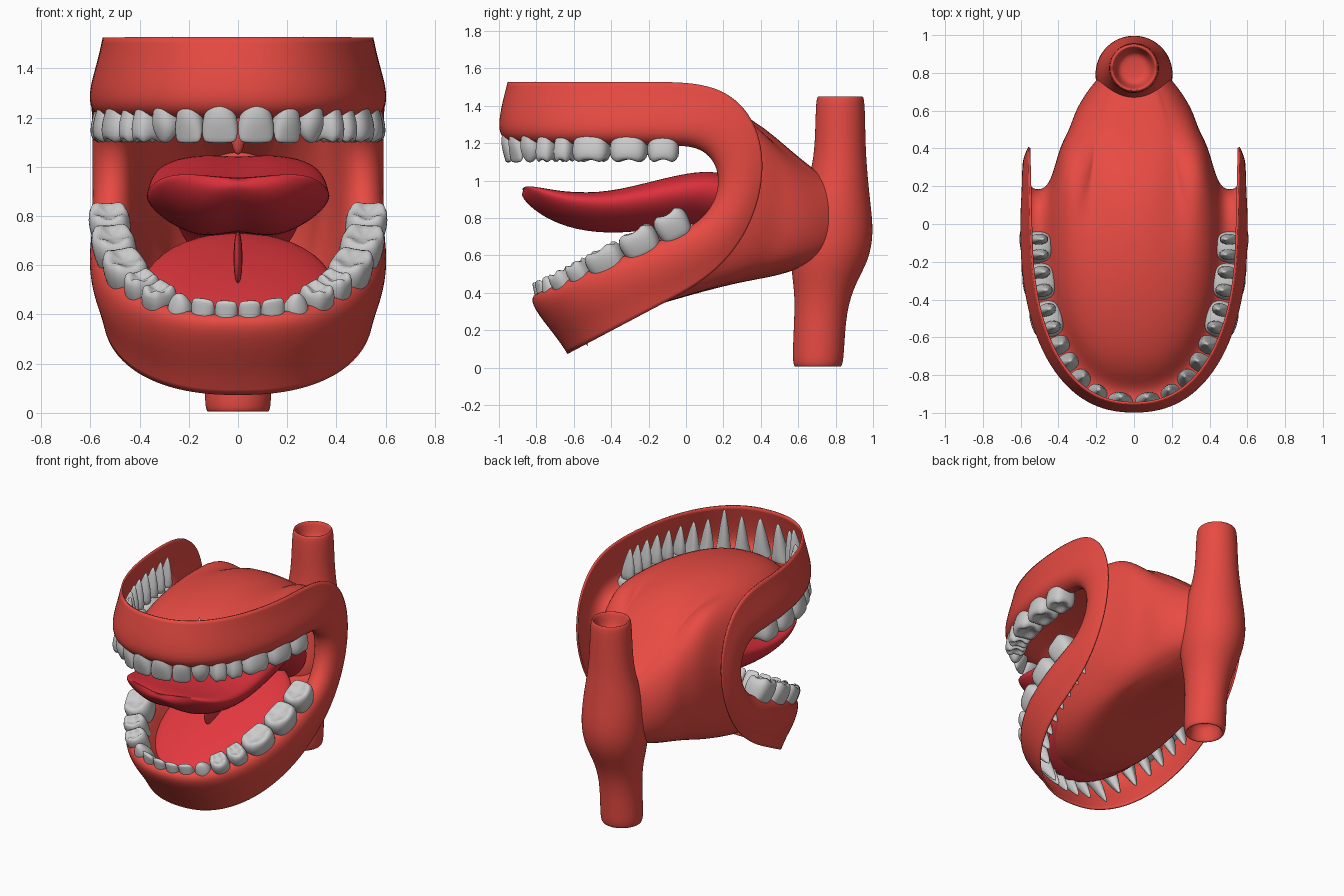
import bpy, bmesh
from math import sin, cos, pi, copysign
from mathutils import Vector as V

if "Cube" in bpy.data.objects:
    bpy.data.objects.remove(bpy.data.objects["Cube"])


def material(name, rgb):
    m = bpy.data.materials.new(name)
    m.diffuse_color = (*rgb, 1)
    m.use_nodes = True
    m.node_tree.nodes["Principled BSDF"].inputs["Base Color"].default_value = m.diffuse_color
    return m


GUM = material("gum_red", (0.8, 0.07, 0.055))
TONGUE = material("tongue_red", (0.72, 0.03, 0.045))
FLOOR = material("floor_red", (0.78, 0.04, 0.05))


def add_loft(bm, rings, caps=(False, False)):
    """Skin a list of closed rings with quads."""
    vs = [[bm.verts.new(p) for p in r] for r in rings]
    n = len(rings[0])
    for a, b in zip(vs, vs[1:]):
        for i in range(n):
            j = (i + 1) % n
            bm.faces.new((a[i], a[j], b[j], b[i]))
    for cap, r in zip(caps, (vs[0], vs[-1])):
        if cap:
            bm.faces.new(r)


def finish(name, bm, mat=None, mirror=False, sub=2, thick=0):
    bmesh.ops.recalc_face_normals(bm, faces=bm.faces[:])
    me = bpy.data.meshes.new(name)
    bm.to_mesh(me)
    bm.free()
    for p in me.polygons:
        p.use_smooth = True
    ob = bpy.data.objects.new(name, me)
    bpy.context.collection.objects.link(ob)
    if mat:
        me.materials.append(mat)
    if mirror:
        ob.modifiers.new("Mirror", 'MIRROR').use_mirror_merge = False
    s = ob.modifiers.new("Subsurf", 'SUBSURF')
    s.levels = s.render_levels = sub
    if thick:
        t = ob.modifiers.new("Solidify", 'SOLIDIFY')
        t.thickness, t.offset = thick, 0
    return ob


def loft(name, rings, mat, caps=(False, False), **kw):
    bm = bmesh.new()
    add_loft(bm, rings, caps)
    return finish(name, bm, mat, **kw)


def arch(front, back, w, a):
    """Point on a dental arch: a = 0 at the front centre, pi/2 at the back."""
    f, b, k = V((0, *front)), V((0, *back)), 2 / 2.3
    p = b + (f - b) * max(cos(a), 0) ** k
    p.x = w * max(sin(a), 0) ** k
    return p


def mouth_ring(fu, bu, h, bl, fl, w, wc):
    """Closed loop: upper arch, round the cheek, back along the lower arch."""
    n = 12
    half = [arch(fu, bu, w, pi / 2 * i / n) for i in range(n + 1)]
    u0, l0 = V((0, *bu)), V((0, *bl))
    u1 = u0 + (u0 - V((0, *fu))).normalized() * h
    l1 = l0 + (l0 - V((0, *fl))).normalized() * h
    for i in range(1, 9):
        t = i / 9
        s = 1 - t
        p = u0 * s**3 + u1 * 3 * s * s * t + l1 * 3 * s * t * t + l0 * t**3
        p.x = w + (wc - w) * 4 * t * s
        half.append(p)
    half += [arch(fl, bl, w, pi / 2 * (1 - i / n)) for i in range(n + 1)]
    return half + [V((-p.x, p.y, p.z)) for p in half[-2:0:-1]]


# gums, cheeks, palate and throat bag: one skin from the outer edge to the throat
# upper front, upper back, cheek reach, lower back, lower front, width, cheek width
gums = [
    ((-.95, 1.525), (0, 1.525), .57, (.02, .42), (-.63, .075), .545, .555),
    ((-.975, 1.43), (0, 1.43), .50, (.02, .49), (-.685, .16), .565, .575),
    ((-1.0, 1.31), (0, 1.32), .42, (.01, .58), (-.76, .25), .60, .59),
    ((-.99, 1.235), (-.02, 1.23), .31, (0, .70), (-.835, .36), .60, .575),
    ((-.92, 1.19), (-.02, 1.18), .26, (-.01, .745), (-.795, .405), .525, .52),
    ((-.85, 1.215), (-.02, 1.21), .28, (0, .70), (-.71, .37), .45, .455),
    ((-.77, 1.31), (0, 1.32), .37, (.03, .55), (-.60, .275), .41, .42),
    ((-.55, 1.40), (.15, 1.41), .37, (.15, .44), (-.40, .265), .31, .385),
    ((-.15, 1.46), (.33, 1.32), .24, (.33, .49), (-.10, .36), .23, .335),
    ((.28, 1.40), (.48, 1.19), .21, (.48, .53), (.28, .465), .21, .305),
    ((.56, 1.15), (.64, 1.06), .15, (.65, .56), (.50, .495), .15, .22),
    ((.70, 1.04), (.76, .98), .08, (.76, .62), (.66, .56), .11, .15),
]
loft("gums_and_mouth_lining", [mouth_ring(*g) for g in gums], GUM, thick=.012)

# throat tube with recessed open ends: z, y, x radius, y radius
throat = [
    (1.34, .825, .06, .06), (1.36, .825, .09, .09), (1.43, .825, .105, .105),
    (1.455, .825, .115, .115), (1.445, .825, .133, .133), (1.20, .825, .138, .135),
    (1.05, .82, .16, .15), (.90, .80, .195, .185), (.72, .80, .21, .207),
    (.57, .765, .20, .215), (.42, .735, .15, .155), (.25, .715, .13, .137),
    (.02, .705, .14, .14), (-.003, .705, .12, .12), (.02, .705, .105, .105),
    (.10, .705, .09, .09), (.12, .705, .06, .06)]
loft("throat_tube", [[V((rx * cos(a), y + ry * sin(a), z))
                      for a in (2 * pi * i / 24 for i in range(24))]
                     for z, y, rx, ry in throat], GUM, (True, True))

# tongue: y, centre z, half width, half thickness; edges curl up, groove below
tongue = [
    (-.88, .94, .12, .012), (-.872, .925, .24, .035), (-.80, .885, .33, .075),
    (-.65, .83, .375, .105), (-.42, .81, .375, .125), (-.15, .86, .365, .15),
    (.05, .90, .34, .155), (.20, .89, .31, .165), (.36, .79, .27, .18), (.46, .67, .2, .16)]
rings = []
for y, z, w, t in tongue:
    ring = []
    for i in range(28):
        a = 2 * pi * i / 28
        c, s = cos(a), sin(a)
        groove = t * max(0, 1 - abs(c) * 2.5) * (.35 if s < 0 else -.08)
        ring.append(V((w * c, y + .02 * c * c, z + t * s + w * .17 * c * c + groove)))
    rings.append(ring)
loft("tongue", rings, TONGUE, (True, True))


def blob(name, loc, scale, tilt, mat):
    bpy.ops.mesh.primitive_uv_sphere_add(segments=40, ring_count=20, location=loc,
                                         rotation=(tilt, 0, 0))
    ob = bpy.context.object
    ob.name, ob.scale = name, scale
    ob.data.materials.append(mat)
    bpy.ops.object.shade_smooth()


# floor of the mouth, frenulum below the tongue, uvula
blob("mouth_floor", (0, -.17, .50), (.39, .56, .09), .40, FLOOR)
blob("frenulum", (0, -.22, .63), (.018, .16, .10), .42, FLOOR)
blob("uvula", (0, .38, 1.14), (.03, .03, .09), 0, GUM)

# tooth profiles: distance from biting edge, width factor, depth factor
INCISOR = [(0, .8, .18), (.02, .94, .32), (.07, 1, .7), (.12, .86, .95),
           (.16, .7, .85), (.28, .45, .6), (.38, .1, .12)]
CANINE = [(0, .2, .2), (.03, .75, .5), (.08, 1, .9), (.13, .82, .95),
          (.17, .66, .9), (.3, .45, .6), (.44, .08, .1)]
PREMOLAR = [(.035, .3, .25), (0, .65, .72), (.03, .95, .98), (.09, 1, 1),
            (.14, .78, .85), (.28, .45, .55), (.38, .08, .1)]
MOLAR = [(.035, .35, .3), (0, .74, .74), (.03, .97, .97), (.08, 1, 1),
         (.13, .9, .9), (.18, .8, .75)]
ROOT = [(.13, .42, .7), (.25, .3, .5), (.38, .05, .08)]
KINDS = [INCISOR, INCISOR, CANINE, PREMOLAR, PREMOLAR, MOLAR, MOLAR, MOLAR]
DEPTHS = [.11, .11, .13, .145, .15, .18, .185, .175]


def tooth_part(bm, o, t, out, root, w, d, rows, shift=0):
    rings = []
    square = .7 if rows in (MOLAR, PREMOLAR) else .9
    for k, (h, fw, fd) in enumerate(rows):
        ring = []
        for i in range(16):
            a = 2 * pi * i / 16
            c, s = cos(a), sin(a)
            c, s = copysign(abs(c) ** square, c), copysign(abs(s) ** square, s)
            cusp = .016 * cos(4 * a) if square < .8 and k == 1 else 0
            ring.append(o + t * (w * (fw * c / 2 + shift)) + root * (h + cusp)
                        + out * (d * fd * s / 2 - .1 * h))
        rings.append(ring)
    add_loft(bm, rings, (True, True))


def teeth(name, front, back, w, root, widths):
    """Set eight teeth along one half of the arch by length, then mirror them."""
    n = 400
    pts = [arch(front, back, w, pi / 2 * i / n) for i in range(n + 1)]
    lens = [0]
    for a, b in zip(pts, pts[1:]):
        lens.append(lens[-1] + (b - a).length)
    unit, pos = lens[-1] * .985 / sum(widths), 0
    bm = bmesh.new()
    for wd, rows, d in zip(widths, KINDS, DEPTHS):
        wd *= unit
        i = min(range(n), key=lambda k: abs(lens[k] - pos - wd / 2))
        pos += wd
        t = (pts[min(i + 4, n)] - pts[max(i - 4, 0)]).normalized()
        out = t.cross(root).normalized()
        if out.dot(pts[i] - V((0, *back))) < 0:
            out = -out
        tooth_part(bm, pts[i], t, out, root, wd * 1.04, d, rows)
        if rows is MOLAR:
            for side in (-.24, .24):
                tooth_part(bm, pts[i], t, out, root, wd, d, ROOT, side)
    finish(name, bm, mirror=True, sub=1)


# teeth rows
teeth("upper_teeth", (-.955, 1.095), (-.02, 1.095), .522, V((0, 0, 1)),
      [.14, .115, .115, .1, .1, .19, .19, .16])
teeth("lower_teeth", (-.815, .455), (-.01, .885), .53, V((0, .46, -.888)),
      [.085, .09, .1, .11, .11, .19, .19, .17])
